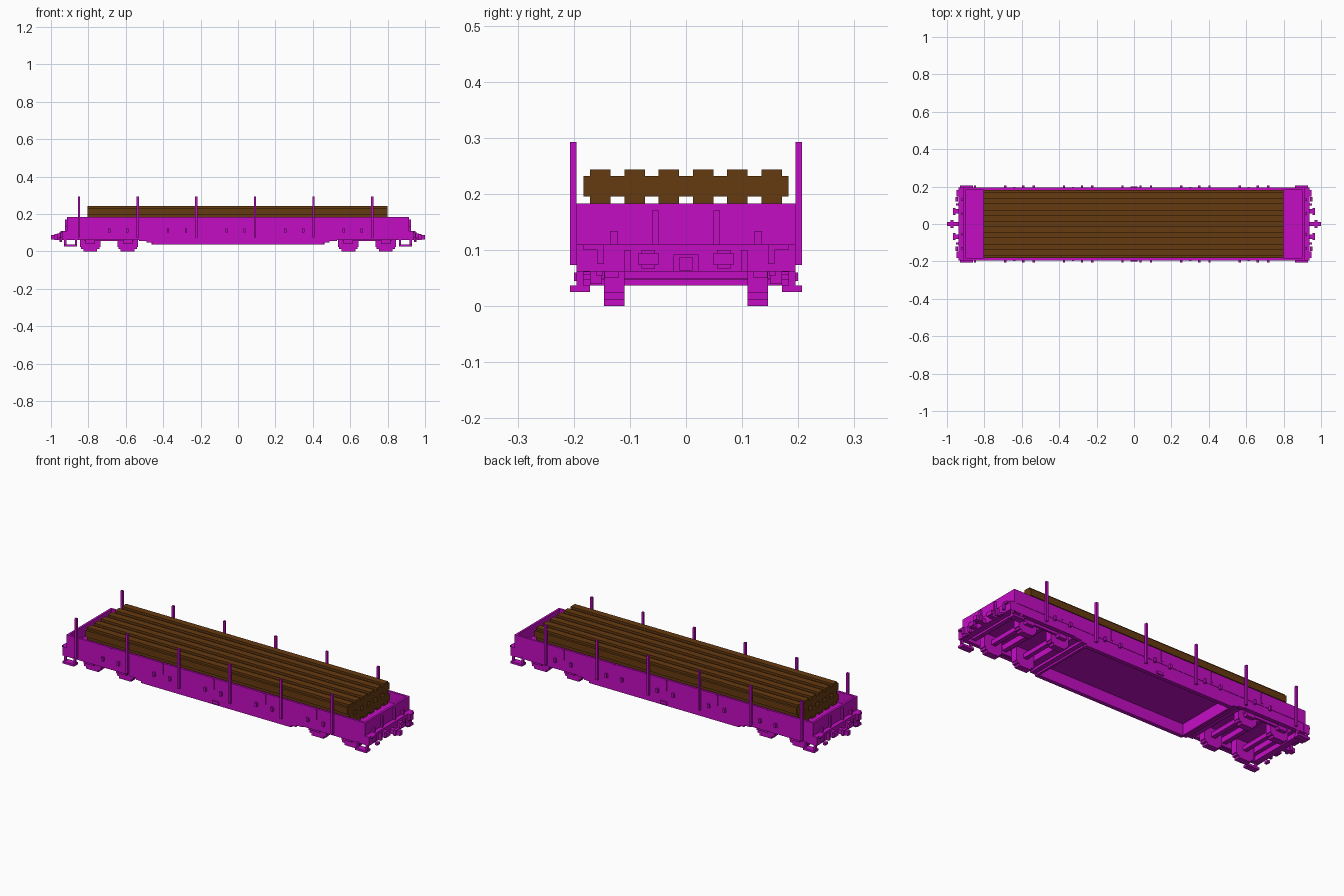
import bpy, bmesh
from mathutils import Matrix, Vector

old = bpy.data.objects.get("Cube")
if old:
    bpy.data.objects.remove(old)

V = 2 / 164  # block size


def material(name, rgb):
    m = bpy.data.materials.new(name)
    m.use_nodes = True
    m.diffuse_color = (*rgb, 1)
    m.node_tree.nodes["Principled BSDF"].inputs["Base Color"].default_value = (*rgb, 1)
    return m


paint = material("magenta_paint", (0.55, 0.004, 0.55))
wood = material("brown_wood", (0.13, 0.042, 0.005))


def boxes(name, items, mat=paint, flip_x=False, flip_y=False):
    """One object from boxes (x0, x1, y0, y1, z0, z1), repeated across x and/or y."""
    bm = bmesh.new()
    for x0, x1, y0, y1, z0, z1 in items:
        for sx in ((1, -1) if flip_x else (1,)):
            for sy in ((1, -1) if flip_y else (1,)):
                centre = Vector((sx * (x0 + x1), sy * (y0 + y1), z0 + z1)) / 2
                size = Matrix.Diagonal((x1 - x0, y1 - y0, z1 - z0, 1))
                bmesh.ops.create_cube(bm, size=1, matrix=Matrix.Translation(centre) @ size)
    mesh = bpy.data.meshes.new(name)
    bm.to_mesh(mesh)
    bm.free()
    mesh.materials.append(mat)
    ob = bpy.data.objects.new(name, mesh)
    bpy.context.collection.objects.link(ob)
    return ob


# Deck and walls
boxes("floor", [(-0.914, 0.914, -0.19, 0.19, 0.1, 0.122)])
boxes("side_wall", [(-0.914, 0.914, 0.183, 0.195, 0.11, 0.183)], flip_y=True)
boxes("end_wall", [(0.902, 0.914, -0.195, 0.195, 0.11, 0.183)], flip_x=True)
boxes("end_beam", [(0.902, 0.938, -0.195, 0.195, 0.062, 0.11)], flip_x=True)

# Side sills with a stepped deep belly and its cross walls
boxes("side_sill", [(-0.914, 0.914, 0.171, 0.193, 0.061, 0.11)], flip_y=True)
boxes("belly_sill", [(-w, w, 0.171, 0.193, z, 0.07)
                     for w, z in ((0.53, 0.056), (0.49, 0.047), (0.46, 0.037))], flip_y=True)
boxes("belly_cross_wall", [(0.45, w, -0.171, 0.171, z, 0.11)
                           for w, z in ((0.53, 0.061), (0.49, 0.047), (0.463, 0.037))],
      flip_x=True)
boxes("belly_catch", [(-0.02, 0.02, 0.19, 0.2, 0.045, 0.06)], flip_y=True)

# Stakes, wall ribs and side hooks repeat along each wall
stakes = [-0.85 + 0.3135 * i for i in range(6)]
boxes("stake", [(x - V / 2, x + V / 2, 0.195, 0.207, 0.073, 0.293) for x in stakes], flip_y=True)
ribs = [-0.64 + 0.3135 * i for i in range(5)]
boxes("wall_rib", [(x - V / 2, x + V / 2, 0.193, 0.198, 0.122, 0.18) for x in ribs], flip_y=True)
boxes("side_hook", [(x + d - V / 2, x + d + V / 2, 0.193, 0.207, 0.1, 0.122)
                    for x in ribs for d in (-0.048, 0.048)], flip_y=True)

# Wheelsets and bogie frames
axles = (0.59, 0.79)
boxes("wheel", [(x - w, x + w, 0.11, 0.146, 0.061 - h, 0.061 + h)
                for x in axles for w, h in ((0.037, 0.061), (0.05, 0.049), (0.055, 0.037))],
      flip_x=True, flip_y=True)
boxes("axle", [(x - V, x + V, -0.15, 0.15, 0.049, 0.073) for x in axles], flip_x=True)
boxes("bogie_frame", [(0.56, 0.82, 0.148, 0.16, 0.055, 0.09)], flip_x=True, flip_y=True)
boxes("axle_box", [(x - 0.025, x + 0.025, 0.15, 0.171, 0.04, 0.08) for x in axles],
      flip_x=True, flip_y=True)
boxes("bogie_crossbar", [(x - V, x + V, -0.16, 0.16, 0.07, 0.1) for x in (0.69, 0.87)],
      flip_x=True)

# Corner steps
boxes("corner_step", [(0.86, 0.93, 0.171, 0.207, 0.025, 0.037),
                      (0.86, 0.872, 0.183, 0.195, 0.037, 0.07),
                      (0.918, 0.93, 0.183, 0.195, 0.037, 0.07)], flip_x=True, flip_y=True)

# End fittings: coupler, buffers, hoses, posts and grab handles
boxes("coupler", [(0.938, 0.975, -0.012, 0.012, 0.062, 0.086),
                  (0.965, 0.98, -0.022, 0.022, 0.062, 0.092),
                  (0.98, 1.0, -0.012, 0.012, 0.064, 0.088)], flip_x=True)
boxes("buffer", [(0.938, 0.958, 0.055, 0.079, 0.067, 0.1),
                 (0.955, 0.967, 0.049, 0.085, 0.073, 0.095)], flip_x=True, flip_y=True)
boxes("brake_hose", [(0.935, 0.952, 0.098, 0.11, 0.062, 0.1),
                     (0.94, 0.955, 0.12, 0.145, 0.05, 0.062)], flip_x=True, flip_y=True)
boxes("end_post", [(0.912, 0.926, 0.049, 0.061, 0.1, 0.171),
                   (0.912, 0.926, 0.122, 0.135, 0.11, 0.134)], flip_x=True, flip_y=True)
boxes("end_handle", [(0.938, 0.95, 0.146, 0.158, 0.075, 0.11),
                     (0.938, 0.95, 0.146, 0.183, 0.1, 0.11)], flip_x=True, flip_y=True)

# Two layers of stepped logs
for layer in range(2):
    z = 0.122 + 5 * V * layer
    logs = []
    for i in range(6):
        y = (i - 2.5) * 5 * V
        logs += [(-0.805, 0.8, y - 2.5 * V, y + 2.5 * V, z + V, z + 4 * V),
                 (-0.805, 0.8, y - 1.5 * V, y + 1.5 * V, z, z + 5 * V)]
    boxes(("lower" if layer == 0 else "upper") + "_logs", logs, wood)
